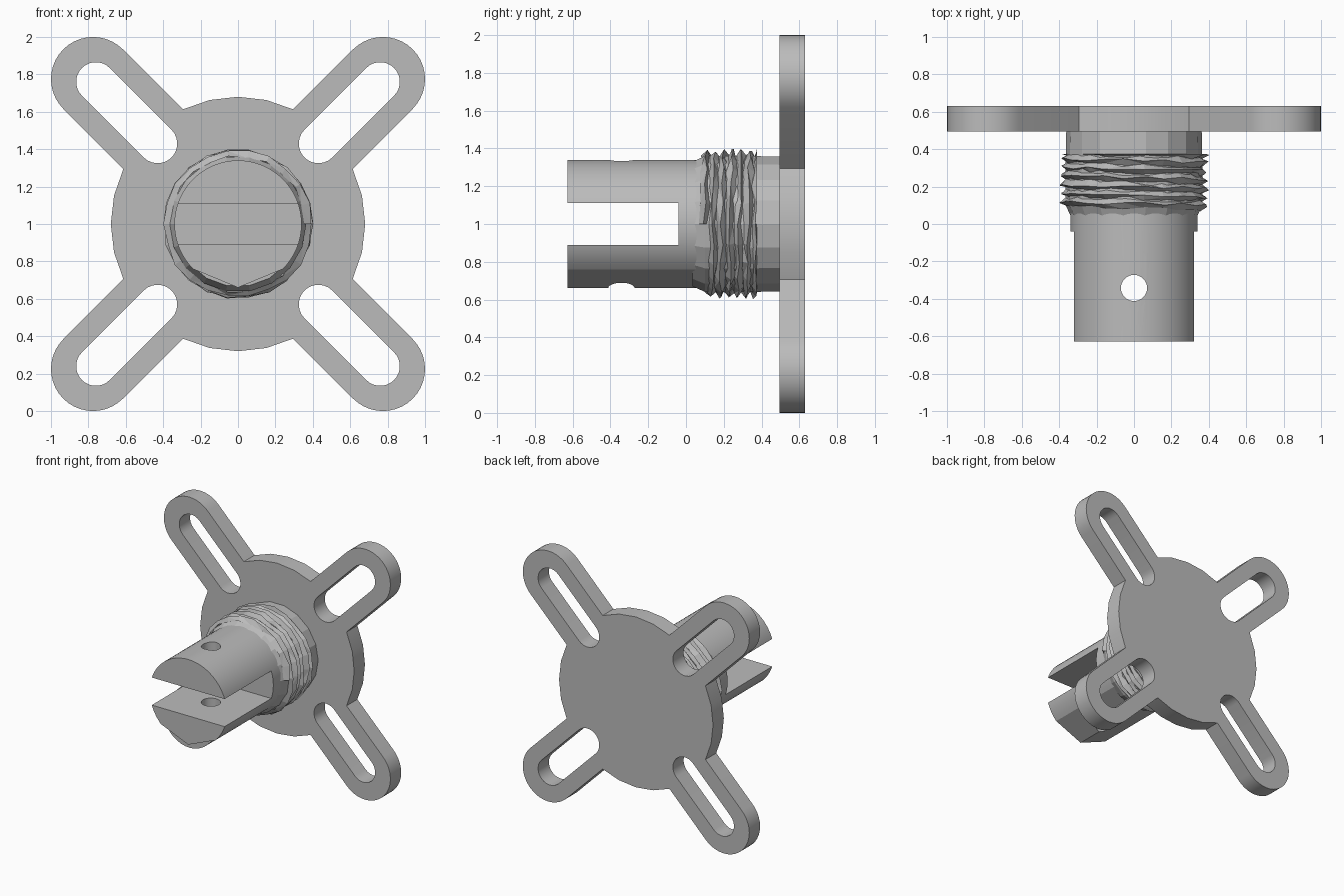
import bpy, bmesh, random
from math import sin, cos, pi, radians, atan2, sqrt
from mathutils import Matrix

random.seed(4)
if "Cube" in bpy.data.objects:
    bpy.data.objects.remove(bpy.data.objects["Cube"])

AXIS_Z = 1.0      # height of the shaft axis
PLATE_R = 0.68    # flange disc radius
ARM_W = 0.225     # arm half width
SHAFT_R = 0.34

grey = bpy.data.materials.new("machined_grey")
grey.use_nodes = True
grey.diffuse_color = (0.5, 0.5, 0.5, 1)
grey.node_tree.nodes["Principled BSDF"].inputs["Base Color"].default_value = (0.5, 0.5, 0.5, 1)


def add_object(name, data):
    ob = bpy.data.objects.new(name, data)
    bpy.context.scene.collection.objects.link(ob)
    return ob


def mesh_object(name, bm):
    bmesh.ops.recalc_face_normals(bm, faces=bm.faces)
    me = bpy.data.meshes.new(name)
    bm.to_mesh(me)
    bm.free()
    me.materials.append(grey)
    return add_object(name, me)


def bake(ob):
    """Mesh of the object with its modifiers applied."""
    dg = bpy.context.evaluated_depsgraph_get()
    return bpy.data.meshes.new_from_object(ob.evaluated_get(dg))


def smooth(ob, angle):
    bpy.ops.object.select_all(action='DESELECT')
    ob.select_set(True)
    bpy.context.view_layer.objects.active = ob
    bpy.ops.object.shade_smooth_by_angle(angle=radians(angle))


def loft(name, rings, sides, radius_rule=lambda a: 1.0):
    """Closed body along y from (y, radius) rings."""
    bm = bmesh.new()
    loops = []
    for y, r in rings:
        loop = []
        for i in range(sides):
            a = 2 * pi * i / sides
            q = r * radius_rule(a)
            loop.append(bm.verts.new((q * cos(a), y, AXIS_Z + q * sin(a))))
        loops.append(loop)
    for p, q in zip(loops, loops[1:]):
        for i in range(sides):
            j = (i + 1) % sides
            bm.faces.new((p[i], p[j], q[j], q[i]))
    bm.faces.new(loops[0])
    bm.faces.new(loops[-1])
    return mesh_object(name, bm)


# Flange plate: disc with four slotted arms, drawn as one extruded outline
def arc(cx, r, start, end, n):
    return [(cx + r * cos(radians(start + (end - start) * i / n)),
             r * sin(radians(start + (end - start) * i / n))) for i in range(n + 1)]


def turned(points, degrees):
    c, s = cos(radians(degrees)), sin(radians(degrees))
    return [(x * c - y * s, x * s + y * c) for x, y in points]


def add_loop(curve, points):
    sp = curve.splines.new('POLY')
    sp.points.add(len(points) - 1)
    for p, (x, y) in zip(sp.points, points):
        p.co = (x, y, 0, 1)
    sp.use_cyclic_u = True


root = sqrt(PLATE_R ** 2 - ARM_W ** 2)
half = atan2(ARM_W, root) * 180 / pi
tip, slot_out, slot_in, slot_r = 1.096, 1.075, 0.608, 0.105
arm = [(root, -ARM_W)] + arc(tip, ARM_W, -90, 90, 20)
rim = arc(0, PLATE_R, half, 90 - half, 4)
slot = arc(slot_out, slot_r, -90, 90, 14) + arc(slot_in, slot_r, 90, 270, 14)

outline = bpy.data.curves.new("plate_outline", 'CURVE')
outline.dimensions = '2D'
outline.fill_mode = 'BOTH'
outline.extrude = 0.068
whole = []
for k in range(4):
    whole += turned(arm + rim[:-1], 45 + 90 * k)
    add_loop(outline, turned(slot, 45 + 90 * k))
add_loop(outline, whole)
drawing = add_object("plate_drawing", outline)
plate_mesh = bake(drawing)
bpy.data.objects.remove(drawing)
plate_mesh.transform(Matrix.Translation((0, 0.562, AXIS_Z)) @ Matrix.Rotation(pi / 2, 4, 'X'))
plate_mesh.materials.clear()
plate_mesh.materials.append(grey)
bm = bmesh.new()
bm.from_mesh(plate_mesh)
bmesh.ops.remove_doubles(bm, verts=bm.verts, dist=0.0005)
bm.to_mesh(plate_mesh)
bm.free()
plate = add_object("flange_plate", plate_mesh)
smooth(plate, 25)

# Neck and tapered core under the thread
loft("neck", [(0.035, 0.335), (0.1, 0.365), (0.36, 0.365), (0.5, 0.362)], 18)

# Rough screw thread: a helical zigzag sheet over the core
STEPS, TURNS, PITCH = 22, 6, 0.046
bm = bmesh.new()
roots, crests = [], []
for i in range(STEPS * (TURNS + 1) + 1):
    a = 2 * pi * i / STEPS
    y = 0.075 + PITCH * i / STEPS
    for row, r, dy in ((roots, 0.36, 0), (crests, 0.394, PITCH / 2)):
        q = r + random.uniform(-0.01, 0.009)
        yy = min(y + dy + random.uniform(-0.009, 0.009), 0.375)
        row.append(bm.verts.new((q * cos(a), yy, AXIS_Z + q * sin(a))))
for i in range(len(roots) - 1):
    bm.faces.new((roots[i], roots[i + 1], crests[i + 1], crests[i]))
    if i + STEPS + 1 < len(roots):
        bm.faces.new((crests[i], crests[i + 1], roots[i + STEPS + 1], roots[i + STEPS]))
bmesh.ops.triangulate(bm, faces=bm.faces)
mesh_object("screw_thread", bm)


# Forked shaft, its underside worn to two flats
def worn(a):
    off = abs(a - 1.5 * pi)
    return cos(pi / 8) / cos(off - pi / 8) if off < pi / 4 else 1.0


shaft = loft("forked_shaft", [(-0.628, SHAFT_R), (0.06, SHAFT_R)], 64, worn)

bm = bmesh.new()
bmesh.ops.create_cube(bm, size=1, matrix=Matrix.Translation((0, -0.54, AXIS_Z))
                      @ Matrix.Diagonal((1, 1, 0.22, 1)))
gap_cutter = mesh_object("gap_cutter", bm)
bm = bmesh.new()
bmesh.ops.create_cone(bm, cap_ends=True, segments=32, radius1=0.07, radius2=0.07, depth=1,
                      matrix=Matrix.Translation((0, -0.342, AXIS_Z)))
pin_cutter = mesh_object("pin_hole_cutter", bm)
for cutter in (gap_cutter, pin_cutter):
    cutter.hide_render = True
    mod = shaft.modifiers.new(cutter.name, 'BOOLEAN')
    mod.operation = 'DIFFERENCE'
    mod.solver = 'EXACT'
    mod.object = cutter
shaft.data = bake(shaft)
shaft.modifiers.clear()
for cutter in (gap_cutter, pin_cutter):
    bpy.data.objects.remove(cutter)
smooth(shaft, 25)
